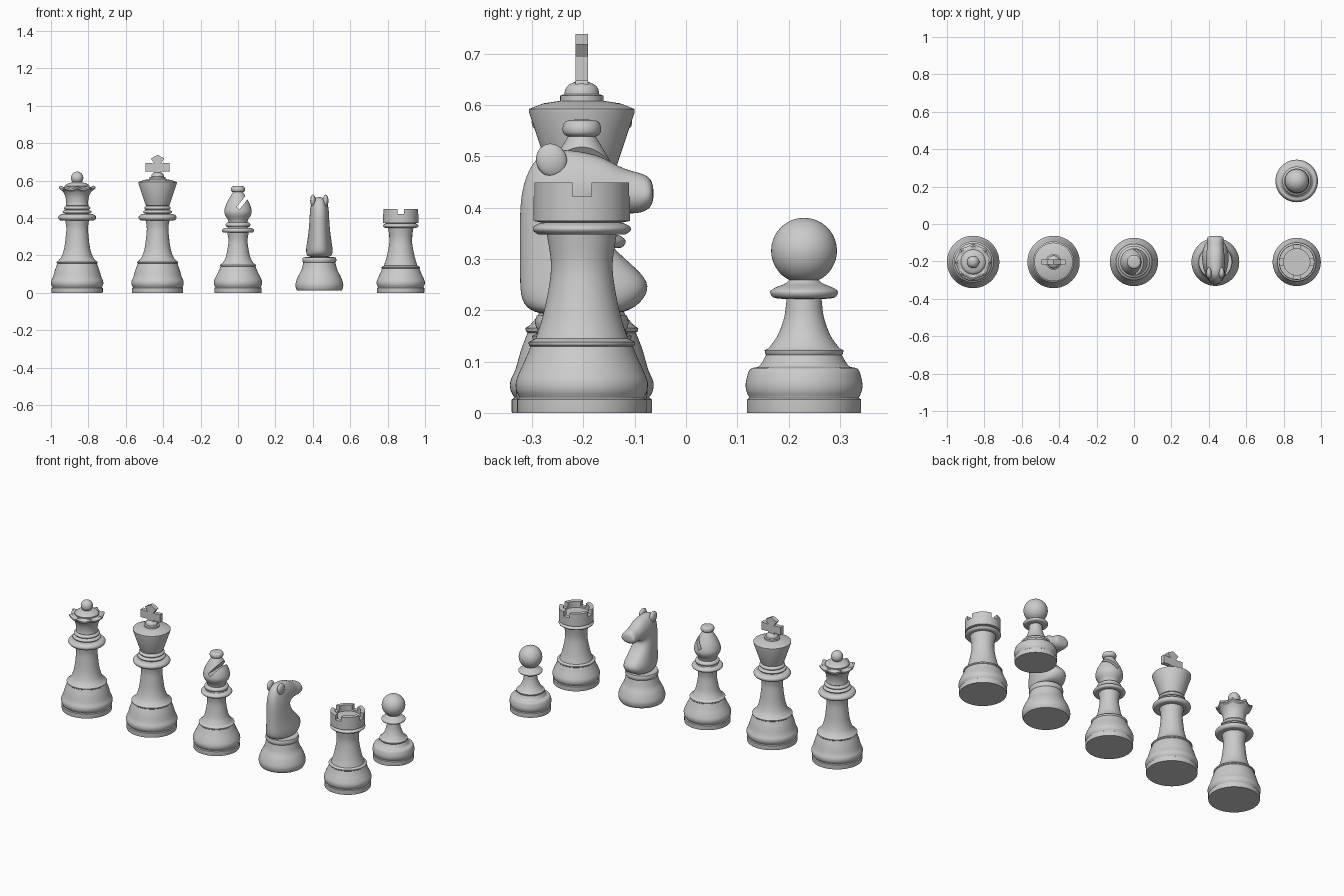
import bpy, bmesh
from math import sin, cos, pi, radians
from mathutils import Vector

if "Cube" in bpy.data.objects:
    bpy.data.objects.remove(bpy.data.objects["Cube"])


def finish(name, bm, loc, angle=30):
    bmesh.ops.recalc_face_normals(bm, faces=bm.faces)
    me = bpy.data.meshes.new(name)
    bm.to_mesh(me)
    bm.free()
    ob = bpy.data.objects.new(name, me)
    bpy.context.collection.objects.link(ob)
    ob.location = loc
    smooth(ob, angle)
    return ob


def smooth(ob, angle=30):
    bpy.ops.object.select_all(action='DESELECT')
    bpy.context.view_layer.objects.active = ob
    ob.select_set(True)
    bpy.ops.object.shade_smooth_by_angle(angle=radians(angle))


def spline(pts, n=5):
    # Catmull-Rom curve through a run of profile points
    if len(pts) < 3:
        return [Vector(p) for p in pts]
    p = [Vector(q) for q in [pts[0]] + list(pts) + [pts[-1]]]
    out = []
    for a, b, c, d in zip(p, p[1:], p[2:], p[3:]):
        for i in range(n):
            t = i / n
            out.append(0.5 * (2*b + (c-a)*t + (2*a-5*b+4*c-d)*t*t + (3*b-a-3*c+d)*t**3))
    return out + [p[-1]]


def lathe(name, runs, loc, steps=64, shape=None):
    bm = bmesh.new()
    vs = [bm.verts.new((max(r, 0), 0, z)) for run in runs for r, z in spline(run)]
    es = [bm.edges.new(e) for e in zip(vs, vs[1:])]
    bmesh.ops.spin(bm, geom=vs + es, axis=(0, 0, 1), cent=(0, 0, 0),
                   steps=steps, angle=2*pi, use_merge=True)
    bmesh.ops.remove_doubles(bm, verts=bm.verts, dist=1e-5)
    if shape:
        for v in bm.verts:
            shape(v)
    return finish(name, bm, loc)


def box(size, loc, rot=(0, 0, 0)):
    bpy.ops.mesh.primitive_cube_add(size=1, location=loc, rotation=rot)
    ob = bpy.context.object
    ob.scale = size
    ob.hide_render = True
    return ob


def cut(ob, cutters):
    for c in cutters:
        m = ob.modifiers.new("cut", 'BOOLEAN')
        m.operation, m.solver, m.object = 'DIFFERENCE', 'EXACT', c
        bpy.context.view_layer.objects.active = ob
        bpy.ops.object.modifier_apply(modifier=m.name)
        bpy.data.objects.remove(c)
    smooth(ob)


def foot(R, rl, zl):
    # plinth disc, rounded bulge and ledge shared by most pieces
    return [[(0, 0), (R*.98, 0)], [(R*.985, .004), (R*.985, .026)], [(R*.95, .029), (R*.95, .031)],
            [(R*.96, .033), (R, .045), (R, .062), (R*.93, .085), (rl + (R-rl)*.3, zl*.75), (rl*.97, zl - .009)],
            [(rl, zl - .006), (rl*1.01, zl)]]


def collar(r, z, h, rin):
    return [[(rin, z), (r*.9, z), (r, z + h*.35), (r*.98, z + h*.7), (r*.85, z + h), (rin, z + h)]]


Y = -.203
# Pawn
lathe("pawn", foot(.113, .076, .122) + [
    [(.069, .126), (.052, .15), (.039, .185), (.034, .222)],
    [(.04, .222), (.06, .225), (.066, .236), (.056, .244), (.035, .253), (.027, .262)],
    [(.064*sin(a*pi/14), .316 - .064*cos(a*pi/14)) for a in range(2, 14)] + [(0, .38)]], (.87, .23, 0))

# Rook with hollow crown and four notches
rook = lathe("rook", foot(.128, .103, .138) + [
    [(.09, .145), (.077, .185), (.065, .24), (.06, .29), (.068, .348)]] + collar(.095, .348, .022, .075) + [
    [(.094, .374), (.094, .449)], [(.07, .449), (.07, .412)], [(0, .412)]], (.87, Y, 0))
cut(rook, [box((.3, .037, .06), (.87, Y, .452)), box((.037, .3, .06), (.87, Y, .452))])

# Bishop with slanted slit
bishop = lathe("bishop", foot(.128, .096, .15) + [
    [(.083, .158), (.066, .19), (.056, .235), (.051, .28), (.057, .322)]] + collar(.085, .322, .024, .06)
    + collar(.066, .352, .024, .05) + [
    [(.05, .378), (.055, .392), (.07, .418), (.073, .44), (.064, .472), (.047, .505), (.027, .538)],
    [(.027, .538), (.036, .545), (.037, .558), (.029, .569), (0, .572)]], (0, Y, 0))
d = Vector((.62, 0, .785))
cut(bishop, [box((.12, .3, .02), Vector((0, Y, .452)) + d*.06, (0, -radians(51.7), 0))])

# Stem and collars shared by king and queen
royal = foot(.139, .109, .165) + [
    [(.1, .172), (.083, .195), (.069, .24), (.06, .31), (.058, .35), (.064, .388)]] \
    + collar(.101, .388, .032, .07) + collar(.077, .424, .018, .06) + collar(.07, .444, .02, .058)

# King
lathe("king", royal + [[(.062, .466), (.067, .478)], [(.103, .586), (.103, .592)], [(.075, .603), (.042, .608)],
      [(.042, .618), (.034, .621)], [(.034, .621), (.031, .633), (.02, .642), (0, .646)]], (-.43, Y, 0))

# Cross on the king
half = [(.028, .622), (.018, .65), (.064, .647), (.064, .695), (.018, .692), (.036, .718)]
bm = bmesh.new()
outline = half + [(0, .738)] + [(-x, z) for x, z in reversed(half)]
f = bm.faces.new([bm.verts.new((x, -.0125, z)) for x, z in outline])
ext = bmesh.ops.extrude_face_region(bm, geom=[f])
bmesh.ops.translate(bm, vec=(0, .025, 0), verts=[v for v in ext["geom"] if isinstance(v, bmesh.types.BMVert)])
finish("king_cross", bm, (-.43, Y, 0))


# Queen with scalloped rim and ball
def scallop(v):
    r = v.co.xy.length
    if v.co.z > .535 and r > .074:
        from_peak = abs(((math_angle(v) * 8 / (2*pi)) % 1) - .5) * 2
        k = (1 - from_peak**2) * min(1, (r - .074) / .015)
        v.co.x *= 1 - .1*k
        v.co.y *= 1 - .1*k
        v.co.z -= .012*k


def math_angle(v):
    return Vector((1, 0)).angle_signed(v.co.xy) % (2*pi)


lathe("queen", royal + [
    [(.06, .466), (.059, .49), (.065, .52), (.08, .546), (.097, .559)],
    [(.098, .568), (.086, .573)], [(.074, .566), (.066, .566)],
    [(.066, .572), (.055, .582), (.03, .59), (.018, .594)],
    [(.033*sin(a*pi/12), .615 - .033*cos(a*pi/12)) for a in range(2, 12)] + [(0, .648)]],
    (-.86, Y, 0), 96, scallop)

# Knight base
lathe("knight_base", [[(0, .012), (.119, .012)],
      [(.119, .012), (.126, .027), (.127, .05), (.115, .085), (.097, .12), (.086, .162)],
      [(.089, .166), (.091, .177), (.088, .19)], [(0, .192)]], (.435, Y, 0))

# Knight body: rings swept from the chest up and round to the muzzle
# (back y, back z, front y, front z, half width)
stations = [(-.28, .188, -.125, .19, .066), (-.318, .205, -.085, .212, .075), (-.327, .235, -.064, .248, .075),
            (-.326, .29, -.092, .28, .067), (-.326, .36, -.135, .315, .06), (-.325, .43, -.162, .35, .056),
            (-.303, .492, -.165, .371, .054), (-.265, .517, -.155, .381, .053), (-.215, .512, -.138, .388, .052),
            (-.165, .503, -.118, .388, .048), (-.122, .474, -.103, .387, .046), (-.08, .468, -.076, .391, .048),
            (-.063, .45, -.062, .41, .042)]
bm = bmesh.new()
rings = []
N = 16
for by, bz, fy, fz, w in stations:
    ring = []
    for i in range(N):
        a = 2*pi*i/N
        t = .5 + .5*cos(a)
        side = (abs(sin(a))**.75) * (1 if sin(a) > 0 else -1)
        taper = .78 + .22*min(1, 1.6*t)
        ring.append(bm.verts.new((w*side*taper, by + (fy-by)*t, bz + (fz-bz)*t)))
    rings.append(ring)
for r0, r1 in zip(rings, rings[1:]):
    for i in range(N):
        bm.faces.new((r0[i], r0[(i+1) % N], r1[(i+1) % N], r1[i]))
bm.faces.new(rings[0])
bm.faces.new(rings[-1])
body = finish("knight_body", bm, (.435, 0, 0), 80)
body.modifiers.new("round", 'SUBSURF').levels = 2
body.modifiers["round"].render_levels = 2

# Knight ears
for s in (-1, 1):
    bpy.ops.mesh.primitive_uv_sphere_add(segments=24, ring_count=12, radius=1,
                                         location=(.435 + s*.034, -.262, .492), rotation=(.35, 0, 0))
    ear = bpy.context.object
    ear.name = "knight_ear"
    ear.scale = (.015, .03, .033)
    smooth(ear, 60)
